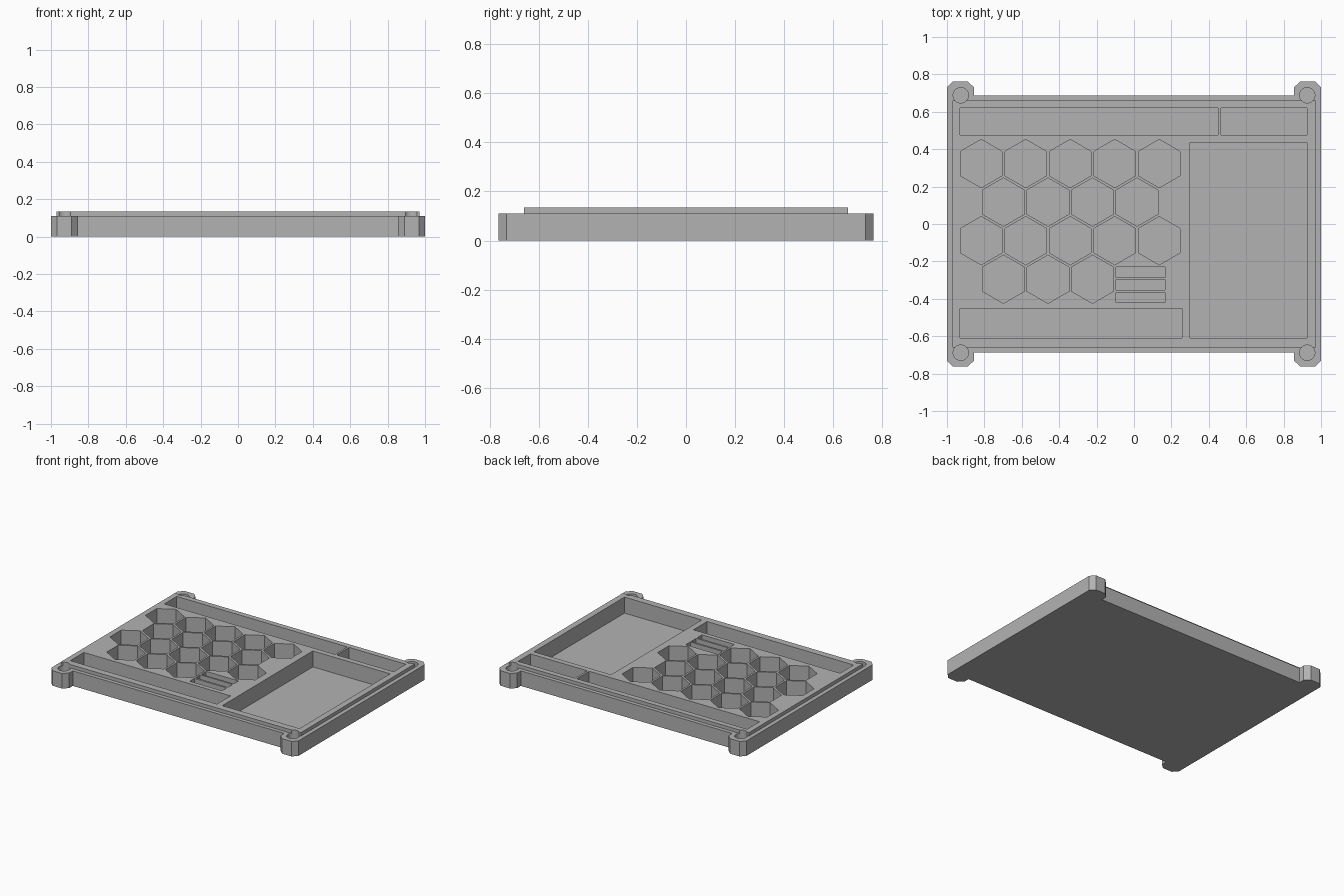
import bpy
import bmesh
from math import cos, sin, pi, sqrt

cube = bpy.data.objects.get("Cube")
if cube:
    bpy.data.objects.remove(cube, do_unlink=True)

BASE_TOP, LIP_TOP, FLOOR, HOLE_FLOOR = 0.11, 0.135, 0.018, 0.05
CUT_TOP = LIP_TOP + 0.1

grey = bpy.data.materials.new("light grey plastic")
grey.use_nodes = True
grey.diffuse_color = (0.45, 0.45, 0.45, 1)
grey.node_tree.nodes["Principled BSDF"].inputs["Base Color"].default_value = grey.diffuse_color


def prisms(name, outlines, z0, z1):
    """One object holding an upright prism for every outline."""
    bm = bmesh.new()
    for outline in outlines:
        face = bm.faces.new([bm.verts.new((x, y, z0)) for x, y in outline])
        top = bmesh.ops.extrude_face_region(bm, geom=[face])["geom"]
        verts = [v for v in top if isinstance(v, bmesh.types.BMVert)]
        bmesh.ops.translate(bm, verts=verts, vec=(0, 0, z1 - z0))
    bmesh.ops.recalc_face_normals(bm, faces=bm.faces)
    mesh = bpy.data.meshes.new(name)
    bm.to_mesh(mesh)
    bm.free()
    mesh.materials.append(grey)
    obj = bpy.data.objects.new(name, mesh)
    bpy.context.collection.objects.link(obj)
    return obj


def box(x0, x1, y0, y1):
    return [(x0, y0), (x1, y0), (x1, y1), (x0, y1)]


def ngon(cx, cy, r, n, start=0.0):
    return [(cx + r * cos(start + 2 * pi * i / n), cy + r * sin(start + 2 * pi * i / n))
            for i in range(n)]


def combine(target, tool, operation):
    """Apply a boolean and remove the helper."""
    mod = target.modifiers.new(operation, "BOOLEAN")
    mod.object, mod.operation, mod.solver = tool, operation, "EXACT"
    bpy.context.view_layer.update()
    result = target.evaluated_get(bpy.context.evaluated_depsgraph_get())
    mesh = bpy.data.meshes.new_from_object(result)
    target.modifiers.clear()
    target.data = mesh
    bpy.data.objects.remove(tool, do_unlink=True)


# Base outline with four chamfered corner ears
ear = [(1, 0.73), (0.967, 0.763), (0.89, 0.763), (0.855, 0.73), (0.855, 0.688)]
half = ear + [(-x, y) for x, y in reversed(ear)]
outline = half + [(-x, -y) for x, y in half]
tray = prisms("storage_tray", [outline], 0, BASE_TOP)

# Raised locating lip for the lid
lip = prisms("lip", [box(-0.97, 0.97, -0.66, 0.66)], BASE_TOP / 2, LIP_TOP)
combine(tray, lip, "UNION")

# Rectangular compartments
pockets = [
    box(-0.93, 0.45, 0.477, 0.62),
    box(0.465, 0.925, 0.477, 0.62),
    box(0.30, 0.925, -0.61, 0.437),
    box(-0.93, 0.257, -0.61, -0.453),
]
# Three narrow slots
pockets += [box(-0.097, 0.165, y, y + 0.054) for y in (-0.42, -0.352, -0.285)]

# Honeycomb of hexagonal wells, alternate rows shifted by half a pitch
pitch = 0.238
for row, count in enumerate((5, 4, 5, 3)):
    for col in range(count):
        cx = -0.817 + pitch * (col + 0.5 * (row % 2))
        cy = 0.323 - row * pitch * sqrt(3) / 2
        pockets.append(ngon(cx, cy, 0.129, 6, pi / 2))
combine(tray, prisms("pocket_cutter", pockets, FLOOR, CUT_TOP), "DIFFERENCE")

# Round corner holes, nicking the lip
holes = [ngon(sx * 0.926, sy * 0.688, 0.041, 64) for sx in (-1, 1) for sy in (-1, 1)]
combine(tray, prisms("hole_cutter", holes, HOLE_FLOOR, CUT_TOP), "DIFFERENCE")

# Crisp edges, smooth hole walls
bpy.ops.object.select_all(action="DESELECT")
tray.select_set(True)
bpy.context.view_layer.objects.active = tray
bpy.ops.object.shade_smooth_by_angle(angle=pi / 6)
